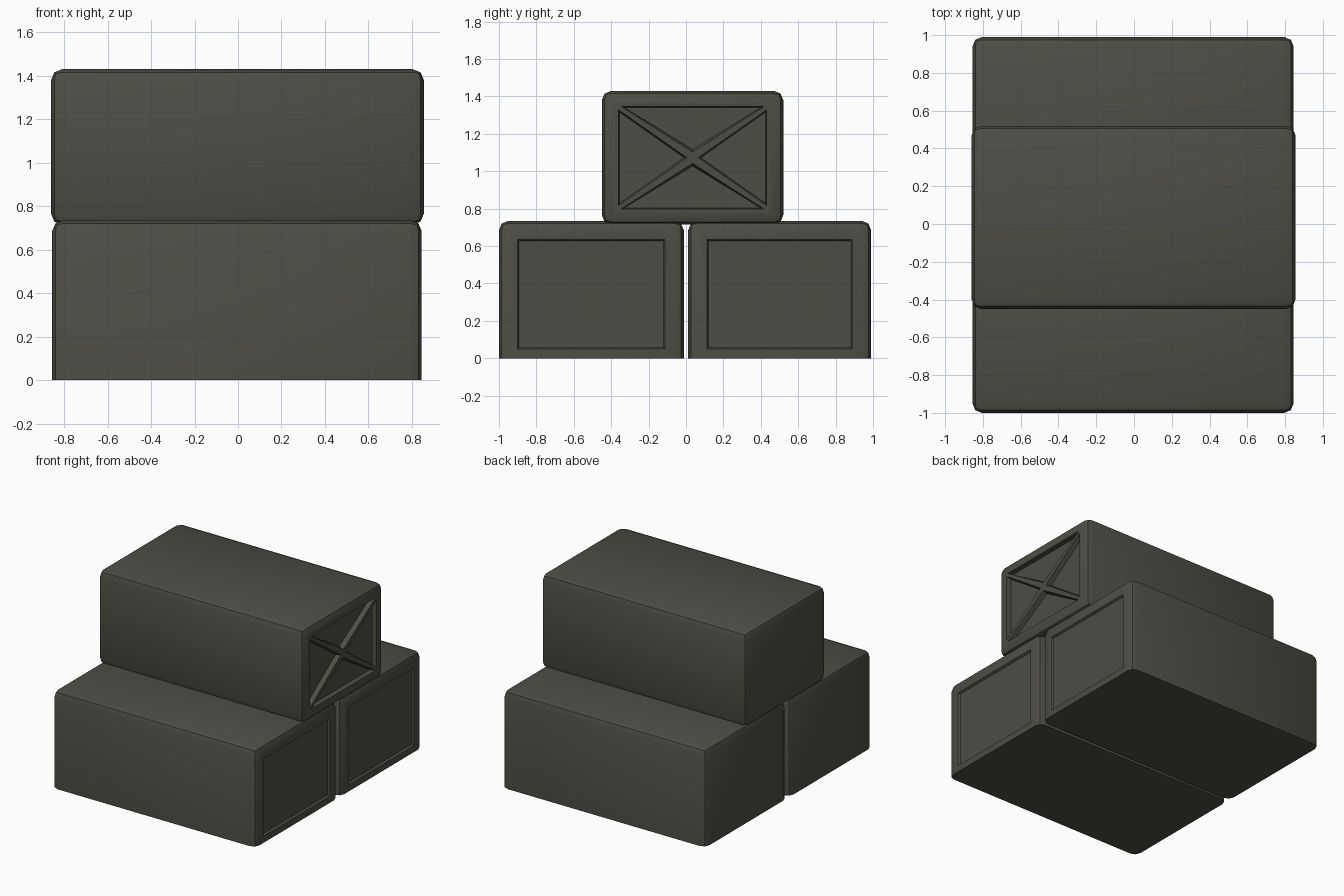
import bpy, bmesh
from mathutils import Vector

if "Cube" in bpy.data.objects:
    bpy.data.objects.remove(bpy.data.objects["Cube"])

mat = bpy.data.materials.new("dark olive grey")
mat.diffuse_color = (0.075, 0.075, 0.06, 1)
mat.use_nodes = True
mat.node_tree.nodes["Principled BSDF"].inputs["Base Color"].default_value = mat.diffuse_color


def end_face(bm):
    """Largest face pointing to +x."""
    return max((f for f in bm.faces if f.normal.x > 0.9), key=lambda f: f.calc_area())


def crate(name, lo, hi, bevel, bevel_bottom):
    """Softly rounded block between two corners."""
    bm = bmesh.new()
    bmesh.ops.create_cube(bm, size=1)
    lo, hi = Vector(lo), Vector(hi)
    for v in bm.verts:
        v.co = Vector([lo[i] + (v.co[i] + 0.5) * (hi[i] - lo[i]) for i in range(3)])
    edges = [e for e in bm.edges
             if bevel_bottom or any(v.co.z > lo.z + 0.1 for v in e.verts)]
    bmesh.ops.bevel(bm, geom=edges, offset=bevel, segments=2, profile=0.5, affect='EDGES')
    bm.normal_update()
    return name, bm


def finish(name, bm):
    bmesh.ops.recalc_face_normals(bm, faces=bm.faces[:])
    me = bpy.data.meshes.new(name)
    bm.to_mesh(me)
    bm.free()
    me.materials.append(mat)
    ob = bpy.data.objects.new(name, me)
    bpy.context.collection.objects.link(ob)
    bpy.context.view_layer.objects.active = ob
    ob.select_set(True)
    bpy.ops.object.shade_smooth_by_angle(angle=0.7)
    ob.select_set(False)


# Two lower crates, each with a shallow recessed end panel
for name, y0, y1 in (("front_lower_crate", -1.0, -0.012), ("back_lower_crate", 0.012, 0.99)):
    n, bm = crate(name, (-0.855, y0, 0), (0.845, y1, 0.735), 0.05, False)
    f = end_face(bm)
    bmesh.ops.inset_individual(bm, faces=[f], thickness=0.07)
    bmesh.ops.inset_individual(bm, faces=[f], thickness=0.012, depth=-0.015)
    finish(n, bm)

# Upper crate with a cross brace left between four recessed triangles
n, bm = crate("upper_crate", (-0.86, -0.45, 0.715), (0.855, 0.52, 1.43), 0.05, True)
f = end_face(bm)
bmesh.ops.inset_individual(bm, faces=[f], thickness=0.035)
tris = bmesh.ops.poke(bm, faces=[f])["faces"]
bm.normal_update()
bmesh.ops.inset_individual(bm, faces=tris, thickness=0.03)
bmesh.ops.inset_individual(bm, faces=tris, thickness=0.015, depth=-0.035)
finish(n, bm)
